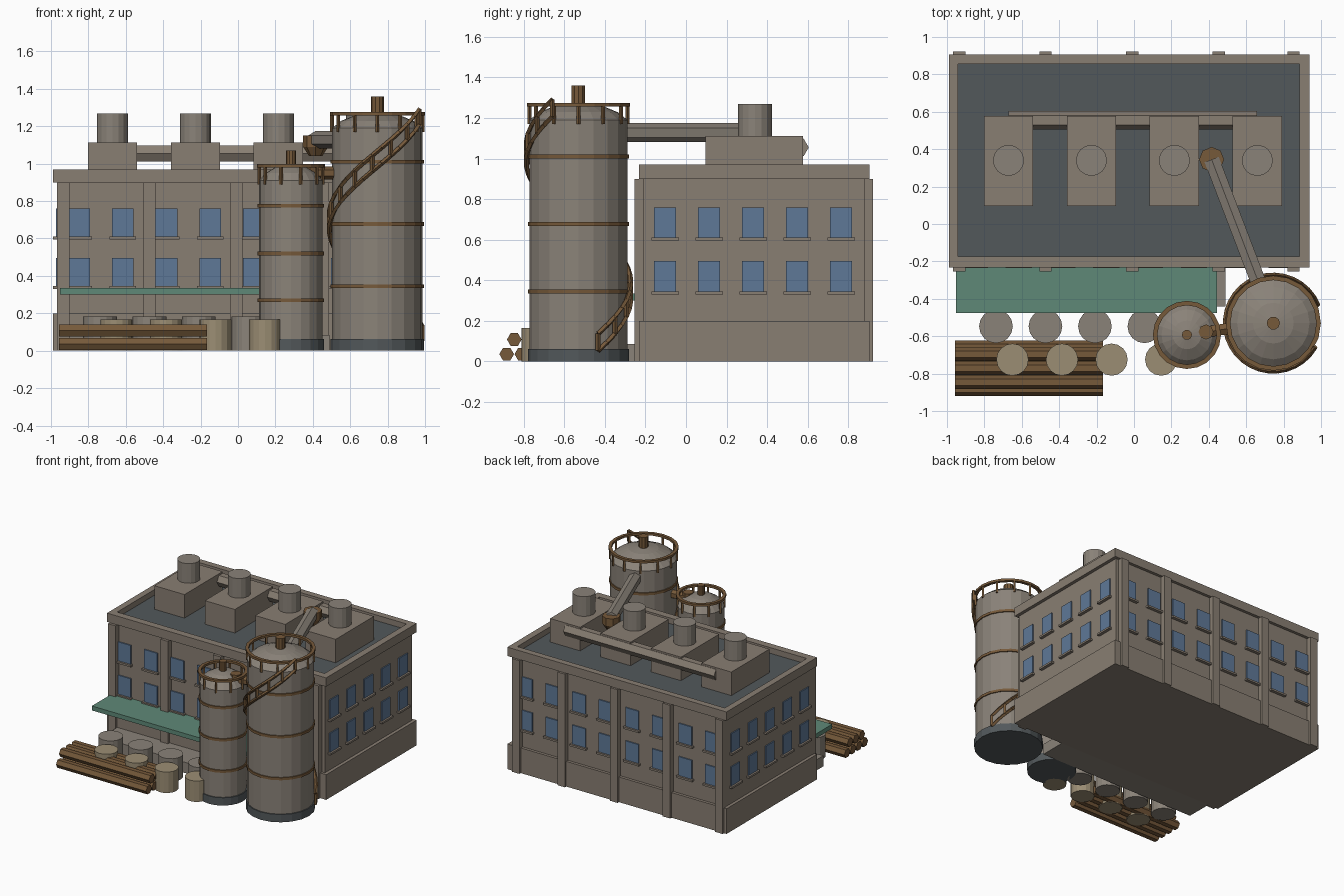
import bpy, bmesh
from math import pi, sin, cos, radians
from mathutils import Vector, Matrix

cube = bpy.data.objects.get("Cube")
if cube:
    bpy.data.objects.remove(cube)


def material(name, *rgb):
    m = bpy.data.materials.new(name)
    m.use_nodes = True
    m.diffuse_color = (*rgb, 1)
    m.node_tree.nodes["Principled BSDF"].inputs["Base Color"].default_value = (*rgb, 1)
    return m


WALL = material("taupe wall", .25, .21, .17)
STEEL = material("warm grey steel", .255, .225, .19)
ROOF = material("slate roof", .085, .098, .104)
GLASS = material("window blue", .114, .19, .31)
GREEN = material("canopy green", .114, .25, .185)
RUST = material("rust brown", .18, .1, .042)
TAN = material("tan barrel", .33, .27, .175)


def finish(name, bm, mat):
    bmesh.ops.recalc_face_normals(bm, faces=bm.faces)
    mesh = bpy.data.meshes.new(name)
    bm.to_mesh(mesh)
    bm.free()
    mesh.materials.append(mat)
    ob = bpy.data.objects.new(name, mesh)
    bpy.context.scene.collection.objects.link(ob)
    return ob


def add_box(bm, x0, x1, y0, y1, z0, z1):
    m = Matrix.Translation(((x0 + x1) / 2, (y0 + y1) / 2, (z0 + z1) / 2))
    bmesh.ops.create_cube(bm, size=1, matrix=m @ Matrix.Diagonal((x1 - x0, y1 - y0, z1 - z0, 1)))


def boxes(name, mat, *dims):
    bm = bmesh.new()
    for d in dims:
        add_box(bm, *d)
    return finish(name, bm, mat)


def add_beam(bm, a, b, r, sides=6, r2=None):
    # Prism or frustum running from point a to point b
    a, b = Vector(a), Vector(b)
    d = b - a
    m = Matrix.Translation((a + b) / 2) @ d.to_track_quat('Z', 'Y').to_matrix().to_4x4()
    bmesh.ops.create_cone(bm, cap_ends=True, segments=sides, radius1=r,
                          radius2=r if r2 is None else r2, depth=d.length, matrix=m)


def beams(name, mat, items, r, sides=6, r2=None):
    bm = bmesh.new()
    for a, b in items:
        add_beam(bm, a, b, r, sides, r2)
    return finish(name, bm, mat)


def lathe(name, mat, x, y, profile, sides=20, closed=False):
    # Revolve (radius, height) points about a vertical axis
    bm = bmesh.new()
    rings = [[bm.verts.new((x + r * cos(2 * pi * i / sides), y + r * sin(2 * pi * i / sides), z))
              for i in range(sides)] for r, z in profile]
    pairs = list(zip(rings, rings[1:])) + ([(rings[-1], rings[0])] if closed else [])
    for p, q in pairs:
        for i in range(sides):
            j = (i + 1) % sides
            bm.faces.new((p[i], p[j], q[j], q[i]))
    if not closed:
        bm.faces.new(rings[0])
        bm.faces.new(rings[-1])
    return finish(name, bm, mat)


def ring(name, x, y, r0, r1, z0, z1):
    return lathe(name, RUST, x, y, [(r0, z0), (r1, z0), (r1, z1), (r0, z1)], closed=True)


# Main building
X0, X1, Y0, Y1 = -.965, .912, -.21, .882
OX0, OX1, OY0, OY1 = -.99, .938, -.232, .905
boxes("building_walls", WALL, (X0, X1, Y0, Y1, 0, .91))
boxes("plinth", WALL, (OX0, OX1, OY0, OY1, 0, .2))
boxes("parapet", WALL,
      (OX0, OX1, OY0, Y0 + .035, .9, .97), (OX0, OX1, Y1 - .027, OY1, .9, .97),
      (OX0, X0 + .025, Y0 + .035, Y1 - .027, .9, .97),
      (X1 - .027, OX1, Y0 + .035, Y1 - .027, .9, .97))
boxes("roof_deck", ROOF, (X0 + .01, X1 - .01, Y0 + .01, Y1 - .01, .9, .925))
pilasters = [(x - .033, x + .033) for x in (-.935, -.473, -.01, .453, .853)]
boxes("front_pilasters", WALL, *[(a, b, -.253, Y0, 0, .9) for a, b in pilasters])
boxes("back_pilasters", WALL, *[(a, b, Y1, .922, 0, .9) for a, b in pilasters])

# Windows and sills on all four walls
panes, sills = [], []
for z in (.345, .61):
    for i in range(8):
        x = -.85 + .234 * i
        for y, s in ((Y0, -1), (Y1, 1)):
            panes.append((x - .058, x + .058, *sorted((y, y + s * .009)), z, z + .15))
            sills.append((x - .07, x + .07, *sorted((y, y + s * .024)), z - .015, z))
    for i in range(5):
        y = -.103 + .217 * i
        for x, s in ((X0, -1), (X1, 1)):
            panes.append((*sorted((x, x + s * .009)), y - .054, y + .054, z, z + .15))
            sills.append((*sorted((x, x + s * .024)), y - .068, y + .068, z - .015, z))
boxes("window_panes", GLASS, *panes)
boxes("window_sills", WALL, *sills)

# Loading dock and canopy
boxes("loading_dock", STEEL, (-.9, .49, -.44, OY0, 0, .085))
boxes("canopy", GREEN, (-.952, .445, -.477, Y0, .3, .335))

# Roof machinery
unit_x = [-.671 + .4435 * i for i in range(4)]
boxes("roof_units", WALL, *[(x - .132, x + .132, .097, .577, .92, 1.112) for x in unit_x])
for i, x in enumerate(unit_x):
    lathe(f"roof_stack_{i + 1}", STEEL, x, .34, [(.083, 1.11), (.083, 1.268)], 16)


def pipe_x(bm, x0, x1, y, z, r):
    # Six-sided prism along x with corners pointing to front and back
    ends = [[bm.verts.new((x, y + r * cos(i * pi / 3), z + r * sin(i * pi / 3)))
             for i in range(6)] for x in (x0, x1)]
    for i in range(6):
        j = (i + 1) % 6
        bm.faces.new((ends[0][i], ends[0][j], ends[1][j], ends[1][i]))
    for e in ends:
        bm.faces.new(e)


bm = bmesh.new()
pipe_x(bm, -.67, .657, .555, 1.055, .05)
finish("roof_pipe", bm, WALL)


# Silos: body with shallow dome, dark foot, bands, guard rail and cap
def silo(name, x, y, r, top, rail_z, cap_r, cap_z, bands, posts):
    dome = rail_z + .01
    rise = dome - top
    lathe(name + "_body", STEEL, x, y,
          [(r, .03), (r, top), (r * .8, top + rise * .45),
           (r * .45, top + rise * .85), (r * .1, dome)])
    lathe(name + "_foot", ROOF, x, y, [(r + .008, 0), (r + .008, .062)])
    lathe(name + "_cap", RUST, x, y, [(cap_r, dome - .02), (cap_r, cap_z)], 10)
    for i, z in enumerate(bands):
        ring(f"{name}_band_{i + 1}", x, y, r - .005, r + .008, z - .01, z + .01)
    ring(name + "_guard_rail", x, y, r - .012, r + .012, rail_z - .009, rail_z + .009)
    spots = [(x + r * cos(2 * pi * i / posts), y + r * sin(2 * pi * i / posts))
             for i in range(posts)]
    beams(name + "_rail_posts", RUST,
          [((a, b, top - .02), (a, b, rail_z)) for a, b in spots], .01, 4)


BX, BY, BR = .745, -.53, .242
silo("large_silo", BX, BY, BR, 1.19, 1.266, .035, 1.36, (.344, .677, 1.01), 12)
silo("small_silo", .283, -.593, .17, .91, .988, .027, 1.07, (.27, .52, .775), 10)


# Spiral stair around the large silo
def spiral(t, dz, r=BR + .016):
    a = radians(22 + 308 * t)
    return (BX + r * cos(a), BY + r * sin(a), .095 + 1.155 * t + dz)


STEPS = 28
stair = []
for dz in (-.042, .042):
    stair += [(spiral(i / STEPS, dz), spiral((i + 1) / STEPS, dz)) for i in range(STEPS)]
stair += [(spiral(i / STEPS, -.042), spiral(i / STEPS, .042)) for i in range(0, STEPS + 1, 2)]
beams("spiral_stair", RUST, stair, .012, 4)

# Duct from the large silo to the roof hopper
beams("transfer_duct", STEEL, [((.665, -.31, 1.128), (.415, .345, 1.128))], .047)
lathe("roof_hopper", RUST, .415, .345, [(.035, 1.04), (.067, 1.09), (.067, 1.15)], 8)

# Link between the two silos
beams("silo_link_pipe", RUST, [((.37, -.58, .95), (.53, -.555, .95))], .034)
lathe("silo_link_valve", RUST, .385, -.577, [(.04, .91), (.04, .992)], 8)

# Barrels in front of the dock
for i in range(4):
    lathe(f"grey_barrel_{i + 1}", STEEL, -.738 + .2645 * i, -.547, [(.09, 0), (.09, .182)], 16)
    lathe(f"tan_barrel_{i + 1}", TAN, -.65 + .265 * i, -.725, [(.086, 0), (.086, .166)], 16)

# Stack of logs
bm = bmesh.new()
for row, count in ((0, 4), (1, 3)):
    for i in range(count):
        pipe_x(bm, -.957, -.165, -.884 + .0375 * row + .075 * i, .036 + .072 * row, .036)
finish("log_stack", bm, RUST)
